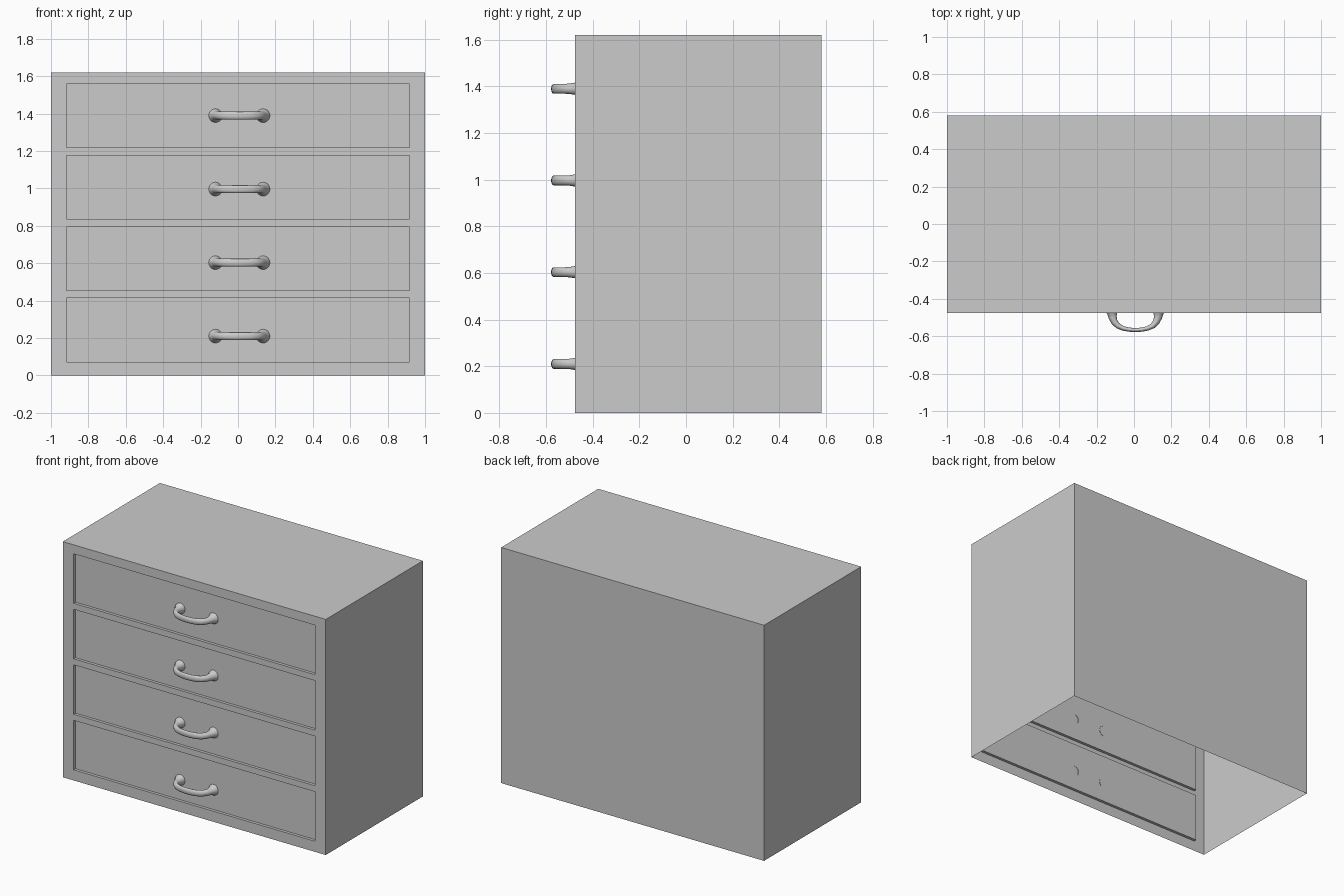
import bpy, bmesh, math
from mathutils import Vector

if "Cube" in bpy.data.objects:
    bpy.data.objects.remove(bpy.data.objects["Cube"])

FRONT, BACK, TOP = -0.475, 0.58, 1.62
RECESS = 0.02
DRAWERS = [(0.073 + 0.3817 * i, 0.413 + 0.3817 * i) for i in range(4)]
HANDLE_Z = [0.21 + 0.393 * i for i in range(4)]


def finish(bm, name):
    bmesh.ops.remove_doubles(bm, verts=bm.verts, dist=1e-5)
    bmesh.ops.recalc_face_normals(bm, faces=bm.faces)
    me = bpy.data.meshes.new(name)
    bm.to_mesh(me)
    bm.free()
    ob = bpy.data.objects.new(name, me)
    bpy.context.collection.objects.link(ob)
    return ob


def quad(bm, *pts):
    return bm.faces.new([bm.verts.new(p) for p in pts])


# Cabinet: thin shell, open underneath, with recessed drawer panels in front
bm = bmesh.new()
quad(bm, (-1, BACK, 0), (-1, BACK, TOP), (1, BACK, TOP), (1, BACK, 0))
quad(bm, (-1, FRONT, TOP), (1, FRONT, TOP), (1, BACK, TOP), (-1, BACK, TOP))
for x in (-1, 1):
    quad(bm, (x, FRONT, 0), (x, BACK, 0), (x, BACK, TOP), (x, FRONT, TOP))
xs = [-1, -0.917, 0.917, 1]
zs = [0] + [z for d in DRAWERS for z in d] + [TOP]
for j, (z0, z1) in enumerate(zip(zs, zs[1:])):
    for i, (x0, x1) in enumerate(zip(xs, xs[1:])):
        rim = [(x0, z0), (x1, z0), (x1, z1), (x0, z1)]
        inset = i == 1 and j % 2 == 1
        y = FRONT + (RECESS if inset else 0)
        quad(bm, *[(px, y, pz) for px, pz in rim])
        if inset:
            for a, b in zip(rim, rim[1:] + rim[:1]):
                quad(bm, (a[0], FRONT, a[1]), (b[0], FRONT, b[1]),
                     (b[0], y, b[1]), (a[0], y, a[1]))
finish(bm, "cabinet")

# Handle half profile: x, y, in-plane radius, vertical radius
HALF = [(0.127, -0.455, 0.037, 0.037), (0.126, -0.465, 0.034, 0.034),
        (0.124, -0.476, 0.027, 0.026), (0.121, -0.500, 0.022, 0.022),
        (0.112, -0.523, 0.018, 0.021), (0.094, -0.544, 0.015, 0.021),
        (0.066, -0.558, 0.012, 0.021), (0.033, -0.565, 0.011, 0.021)]
PATH = ([(-x, y, a, b) for x, y, a, b in HALF] + [(0, -0.567, 0.011, 0.021)]
        + HALF[::-1])


def handle(name, z, sides=20):
    bm = bmesh.new()
    rings = []
    for k, (x, y, ra, rz) in enumerate(PATH):
        p, q = PATH[max(k - 1, 0)], PATH[min(k + 1, len(PATH) - 1)]
        t = Vector((q[0] - p[0], q[1] - p[1])).normalized()
        ring = []
        for s in range(sides):
            u = 2 * math.pi * s / sides
            c = ra * math.cos(u)
            ring.append(bm.verts.new((0.007 + x - t.y * c, y + t.x * c,
                                      z + rz * math.sin(u))))
        rings.append(ring)
    for r0, r1 in zip(rings, rings[1:]):
        for s in range(sides):
            n = (s + 1) % sides
            bm.faces.new((r0[s], r0[n], r1[n], r1[s]))
    ob = finish(bm, name)
    for poly in ob.data.polygons:
        poly.use_smooth = True


for i, z in enumerate(HANDLE_Z):
    handle(f"drawer_handle_{i + 1}", z)
